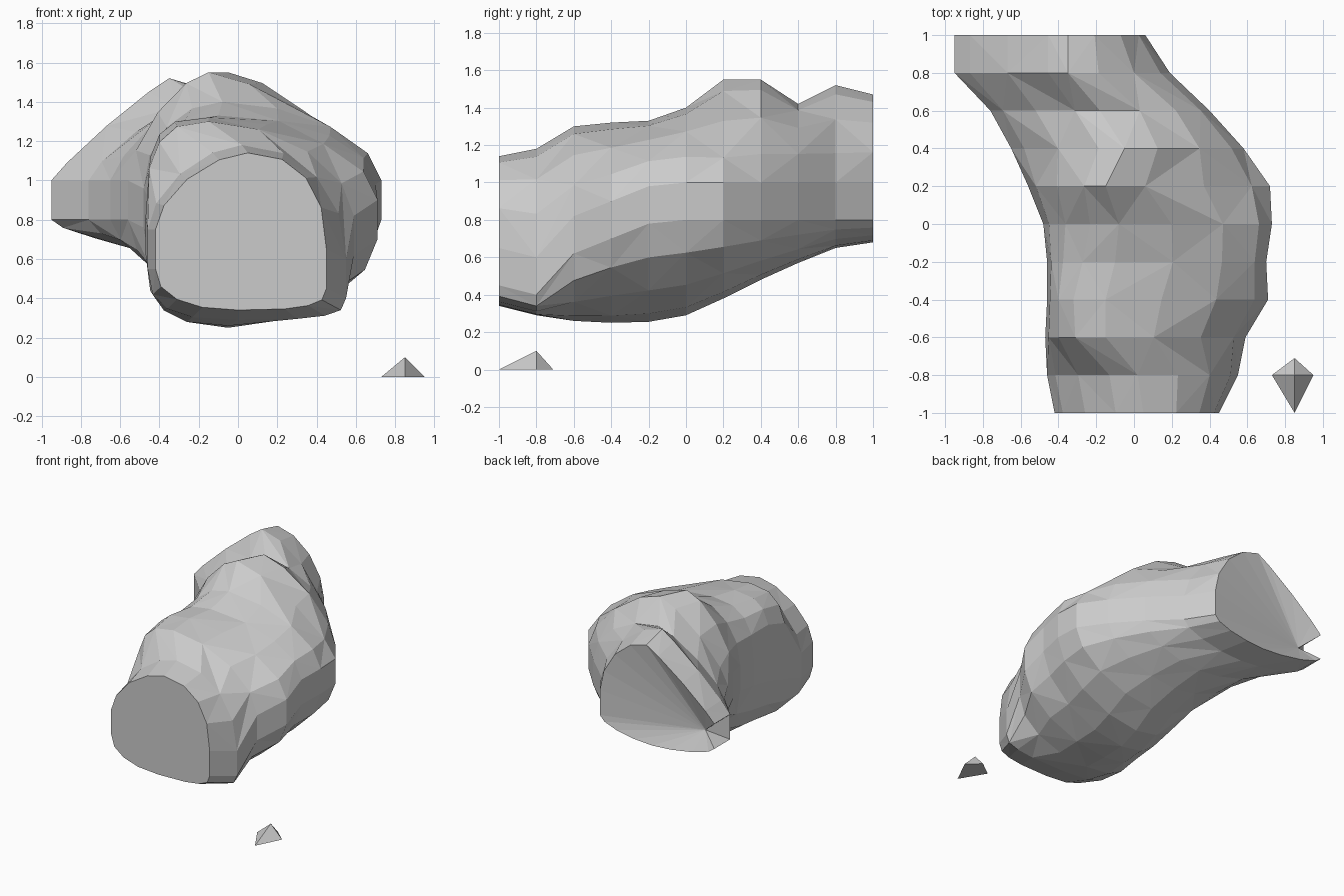
import bpy, bmesh
from math import cos, sin, pi

if "Cube" in bpy.data.objects:
    bpy.data.objects.remove(bpy.data.objects["Cube"])

# Cross-sections every 0.2 along y, front to back:
# left x,z | top x,z | right x,z | bottom x,z | roundness: top-left, top-right, bottom-right, bottom-left
SECTIONS = [
    (-.42, .65,  .05, 1.14, .45, .55, .00, .34, 1.65, 2.3, 3.0, 2.3),
    (-.46, .65,  .02, 1.18, .55, .50, .00, .29, 1.65, 2.1, 3.2, 2.8),
    (-.47, .72, -.15, 1.30, .59, .72, -.05, .26, 2.8, 1.8, 2.1, 2.8),
    (-.46, .78, -.15, 1.32, .71, .80, -.05, .25, 3.2, 1.8, 1.8, 2.5),
    (-.46, .82, -.10, 1.33, .70, .88, -.05, .255, 2.6, 2.0, 1.8, 2.4),
    (-.48, .86, -.08, 1.40, .73, .90, -.02, .29, 2.0, 1.8, 1.8, 2.2),
    (-.56, .90, -.15, 1.55, .72, .90, .00, .38, 1.5, 1.35, 1.8, 1.9),
    (-.65, .90, -.05, 1.55, .58, .90, -.05, .48, 1.3, 1.5, 1.8, 1.7),
    (-.76, .90, -.18, 1.42, .40, .90, -.12, .57, 1.3, 1.9, 1.8, 1.6),
    (-.95, .90, -.35, 1.52, .19, .90, -.35, .65, 1.1, 1.6, 1.8, 1.5),
    (-.95, .90, -.35, 1.47, .06, .90, -.40, .68, 1.1, 1.8, 1.8, 1.6),
]
N = 4        # facets per quarter of the outline
FLAT = .1    # half height of the straight sides


def quarter(side, pole, e):
    """Superellipse arc from a side point to a pole point."""
    pts = []
    for i in range(N + 1):
        a = i / N * pi / 2
        c, s = max(cos(a), 0) ** (2 / e), sin(a) ** (2 / e)
        pts.append((pole[0] + (side[0] - pole[0]) * c, side[1] + (pole[1] - side[1]) * s))
    return pts


def outline(xl, zl, xt, zt, xr, zr, xb, zb, e1, e2, e3, e4):
    top, bot = (xt, zt), (xb, zb)
    tl = quarter((xl, zl + FLAT), top, e1)
    tr = quarter((xr, zr + FLAT), top, e2)[::-1]
    br = quarter((xr, zr - FLAT), bot, e3)
    bl = quarter((xl, zl - FLAT), bot, e4)[::-1]
    return tl + tr[1:] + br + bl[1:]


def finish(bm, name):
    bmesh.ops.recalc_face_normals(bm, faces=bm.faces)
    me = bpy.data.meshes.new(name)
    bm.to_mesh(me)
    bm.free()
    ob = bpy.data.objects.new(name, me)
    bpy.context.collection.objects.link(ob)


# Bent lumpy trunk, lofted through the outlines
bm = bmesh.new()
rings = [[bm.verts.new((x, -1 + .2 * i, z)) for x, z in outline(*s)]
         for i, s in enumerate(SECTIONS)]
count = len(rings[0])
for r, (a, b) in enumerate(zip(rings, rings[1:])):
    for k in range(count):
        j = (k + 1) % count
        if r == len(rings) - 2 and k == count - 1:
            continue        # notch in the left wall at the back
        if (k + r) % 2:
            bm.faces.new((a[k], a[j], b[j]))
            bm.faces.new((a[k], b[j], b[k]))
        else:
            bm.faces.new((a[k], a[j], b[k]))
            bm.faces.new((a[j], b[j], b[k]))
bm.faces.new(rings[0])      # flat front end

# Back end, folded inwards at the notch
hub = bm.verts.new((-.81, .91, .88))
rim = rings[-1] + [rings[-2][-1], rings[-2][0]]
for p, q in zip(rim, rim[1:] + rim[:1]):
    bm.faces.new((p, q, hub))
finish(bm, "trunk")

# Small loose pyramid beside the front
bm = bmesh.new()
base = [bm.verts.new((x, y, 0)) for x, y in ((.73, -.8), (.85, -1), (.95, -.8), (.85, -.71))]
apex = bm.verts.new((.85, -.8, .1))
bm.faces.new(base)
for p, q in zip(base, base[1:] + base[:1]):
    bm.faces.new((p, q, apex))
finish(bm, "loose_chip")
